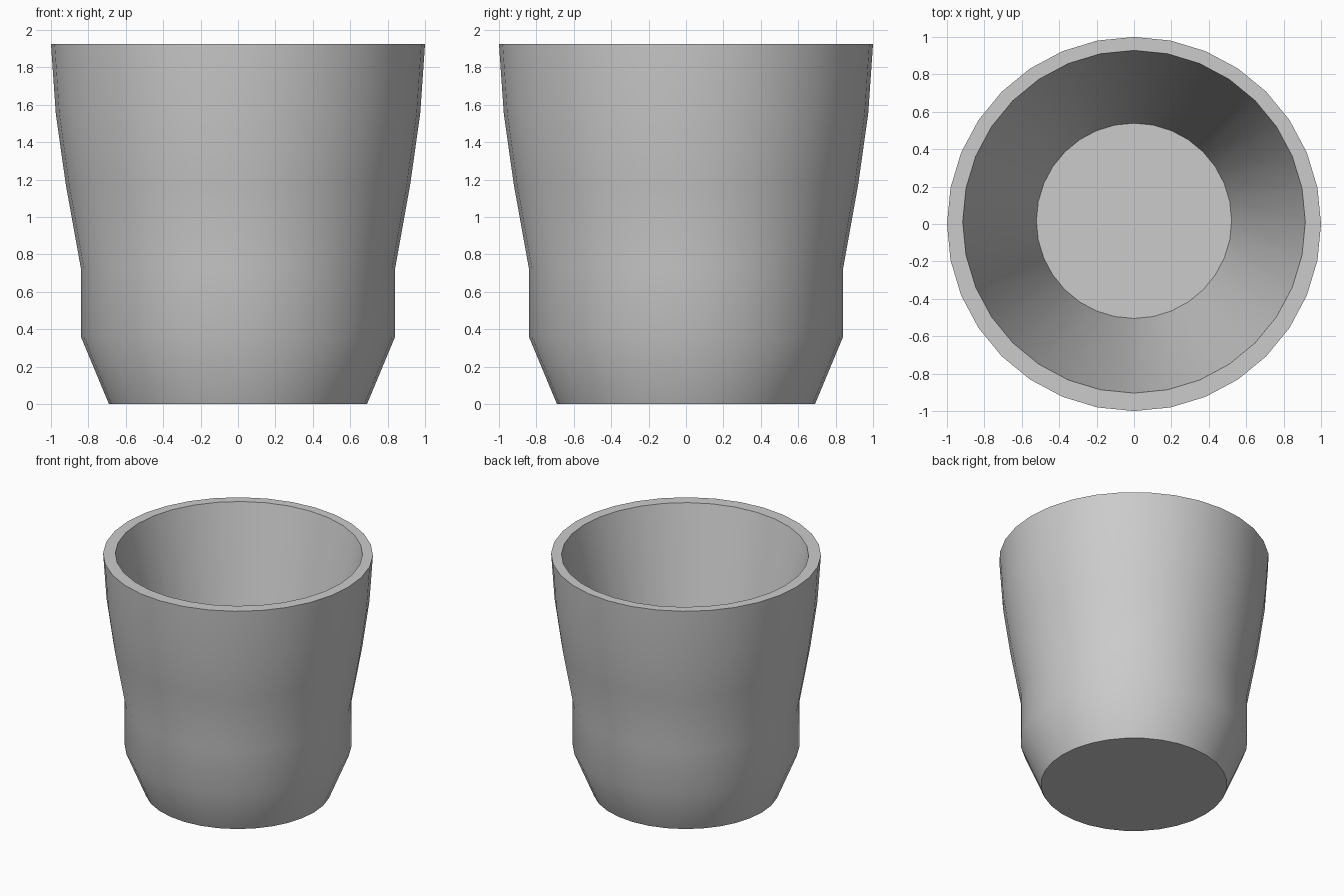
import bpy, bmesh, math

if "Cube" in bpy.data.objects:
    bpy.data.objects.remove(bpy.data.objects["Cube"])

SIDES = 32

# (radius, z, y offset): outside from the foot to the rim, then the tapered cavity
PROFILE = [
    (0.69, 0.0, 0.0), (0.84, 0.36, 0.0), (0.84, 0.725, 0.0),
    (0.92, 1.17, 0.0), (0.974, 1.55, 0.0), (1.0, 1.925, 0.0),
    (0.916, 1.925, 0.012), (0.522, 0.17, 0.017),
]


def ring(bm, radius, z, y_off):
    step = 2 * math.pi / SIDES
    return [bm.verts.new((radius * math.cos(i * step),
                          radius * math.sin(i * step) + y_off, z))
            for i in range(SIDES)]


# Cup: rings bridged into a closed shell with base and inner floor
bm = bmesh.new()
rings = [ring(bm, *p) for p in PROFILE]
for a, b in zip(rings, rings[1:]):
    for i in range(SIDES):
        j = (i + 1) % SIDES
        bm.faces.new((a[i], a[j], b[j], b[i]))
bm.faces.new(rings[0][::-1])
bm.faces.new(rings[-1])
bmesh.ops.recalc_face_normals(bm, faces=bm.faces)

mesh = bpy.data.meshes.new("cup")
bm.to_mesh(mesh)
bm.free()
cup = bpy.data.objects.new("cup", mesh)
bpy.context.collection.objects.link(cup)

# Smooth walls, crisp rim, base and floor
bpy.context.view_layer.objects.active = cup
cup.select_set(True)
bpy.ops.object.shade_smooth_by_angle(angle=math.radians(35))
